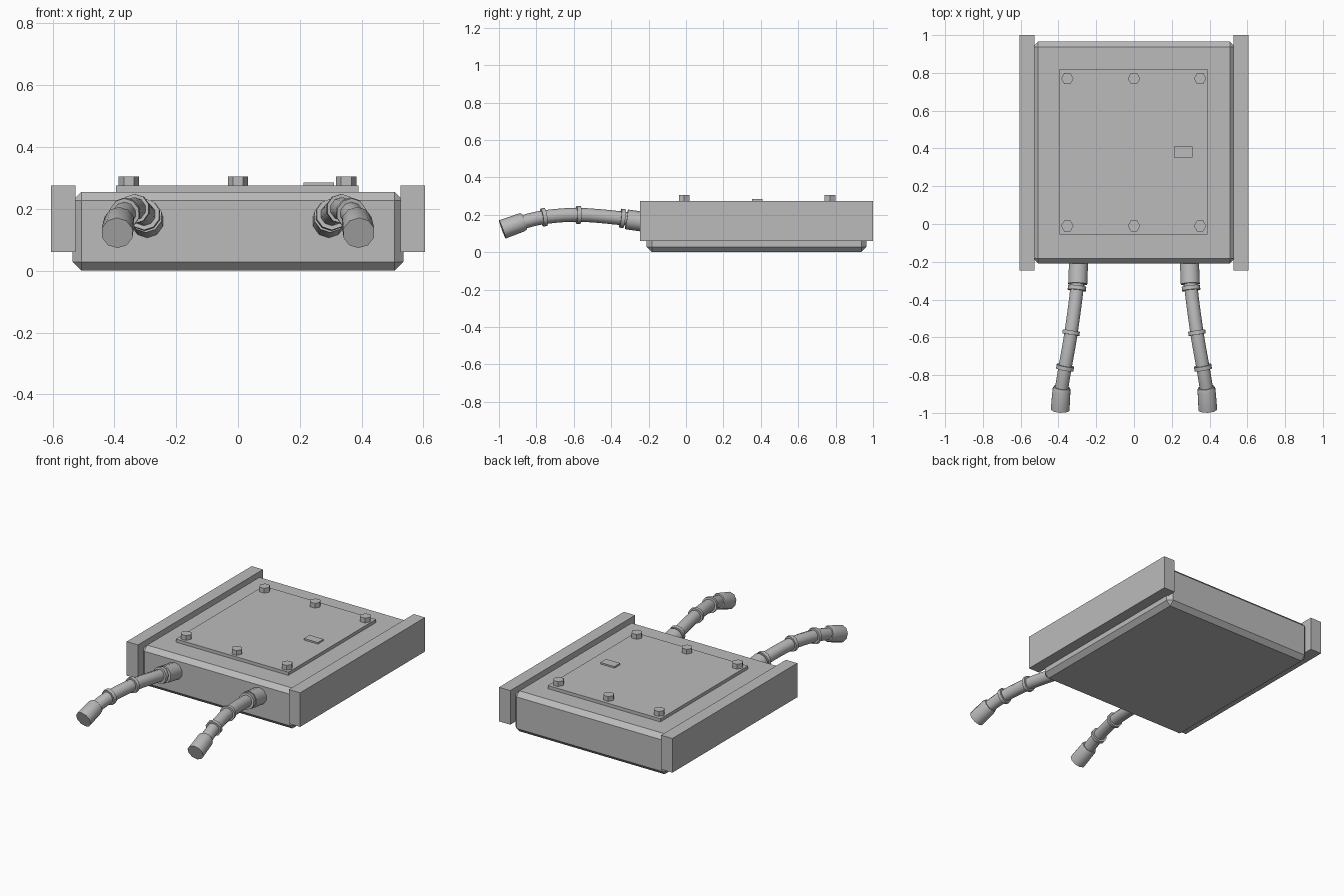
import bpy
import bmesh
from math import radians
from mathutils import Vector, Matrix

if "Cube" in bpy.data.objects:
    bpy.data.objects.remove(bpy.data.objects["Cube"], do_unlink=True)

# One plain grey for the whole unit
GREY = (0.5, 0.5, 0.5, 1.0)
grey = bpy.data.materials.new("plain_grey")
grey.use_nodes = True
grey.diffuse_color = GREY
grey.node_tree.nodes["Principled BSDF"].inputs["Base Color"].default_value = GREY


def finish(name, bm, smooth=None):
    """Turn a bmesh into a named grey object."""
    bmesh.ops.recalc_face_normals(bm, faces=bm.faces)
    mesh = bpy.data.meshes.new(name)
    bm.to_mesh(mesh)
    bm.free()
    mesh.materials.append(grey)
    obj = bpy.data.objects.new(name, mesh)
    bpy.context.collection.objects.link(obj)
    if smooth:
        bpy.ops.object.select_all(action="DESELECT")
        obj.select_set(True)
        bpy.context.view_layer.objects.active = obj
        bpy.ops.object.shade_smooth_by_angle(angle=radians(smooth))
    return obj


def box(name, low, high, bevel=0):
    """Box between two corners, with an optional flat chamfer."""
    low, high = Vector(low), Vector(high)
    bm = bmesh.new()
    bmesh.ops.create_cube(bm, size=1, matrix=Matrix.Translation((low + high) / 2)
                          @ Matrix.Diagonal((high - low).to_4d()))
    if bevel:
        bmesh.ops.bevel(bm, geom=bm.edges[:], offset=bevel, segments=1,
                        affect="EDGES", profile=0.5)
    return finish(name, bm)


def tube(name, points, radii, sides=10, smooth=40):
    """Closed tube lofted through points, one radius for each."""
    bm = bmesh.new()
    rings = []
    for i, p in enumerate(points):
        along = (points[min(i + 1, len(points) - 1)] - points[max(i - 1, 0)]).normalized()
        side = along.cross(Vector((0, 0, 1))).normalized()
        up = side.cross(along)
        ring = []
        for k in range(sides):
            spin = Matrix.Rotation(radians(360 * k / sides), 3, along)
            ring.append(bm.verts.new(p + spin @ up * radii[i]))
        rings.append(ring)
    for a, b in zip(rings, rings[1:]):
        for k in range(sides):
            n = (k + 1) % sides
            bm.faces.new((a[k], a[n], b[n], b[k]))
    bm.faces.new(rings[0])
    bm.faces.new(rings[-1])
    return finish(name, bm, smooth)


def smooth_path(points, steps=5):
    """Catmull-Rom path through the points."""
    pts = [points[0]] + points + [points[-1]]
    out = []
    for a, b, c, d in zip(pts, pts[1:], pts[2:], pts[3:]):
        for s in range(steps):
            t = s / steps
            out.append(0.5 * (2 * b + (c - a) * t + (2 * a - 5 * b + 4 * c - d) * t ** 2
                              + (3 * b - a - 3 * c + d) * t ** 3))
    return out + [points[-1]]


# Chamfered case, lid and small latch plate
box("case", (-0.535, -0.21, 0), (0.535, 0.965, 0.255), bevel=0.028)
box("lid", (-0.395, -0.055, 0.25), (0.39, 0.82, 0.275))
box("latch_plate", (0.212, 0.353, 0.27), (0.31, 0.41, 0.285))

# Hexagonal lid bolts
for row, y in (("front", -0.01), ("back", 0.77)):
    for column, x in (("right", -0.353), ("middle", 0), ("left", 0.35)):
        bm = bmesh.new()
        bmesh.ops.create_cone(bm, cap_ends=True, segments=6, radius1=0.033, radius2=0.033,
                              depth=0.035, matrix=Matrix.Translation((x, y, 0.2875))
                              @ Matrix.Rotation(radians(30), 4, "Z"))
        finish(f"bolt_{row}_{column}", bm)

for label, s in (("left", 1), ("right", -1)):
    # Side rail
    inner, outer = sorted((s * 0.526, s * 0.605))
    box(f"rail_{label}", (inner, -0.245, 0.06), (outer, 1.0, 0.275))

    # Bent hose
    route = [Vector((s * x, y, z)) for x, y, z in (
        (0.293, -0.2, 0.158), (0.302, -0.34, 0.181), (0.333, -0.575, 0.2),
        (0.365, -0.76, 0.187), (0.385, -0.88, 0.159))]
    path = smooth_path(route)
    tube(f"hose_{label}", path, [0.037] * len(path))

    # Sleeve at the case and cap at the free end
    tube(f"sleeve_{label}", [Vector((s * 0.293, -0.19, 0.157)),
                             Vector((s * 0.298, -0.318, 0.176))], [0.053] * 2)
    tube(f"end_cap_{label}", [Vector((s * 0.382, -0.865, 0.164)),
                              Vector((s * 0.384, -0.88, 0.159)),
                              Vector((s * 0.391, -0.982, 0.122))], [0.044, 0.05, 0.052])

    # Clamp rings, set square to the hose
    for number, (index, radius) in enumerate(((5, 0.051), (10, 0.048), (15, 0.049)), 1):
        along = (path[index + 1] - path[index - 1]).normalized() * 0.011
        tube(f"clamp_{number}_{label}", [path[index] - along, path[index] + along],
             [radius] * 2)
